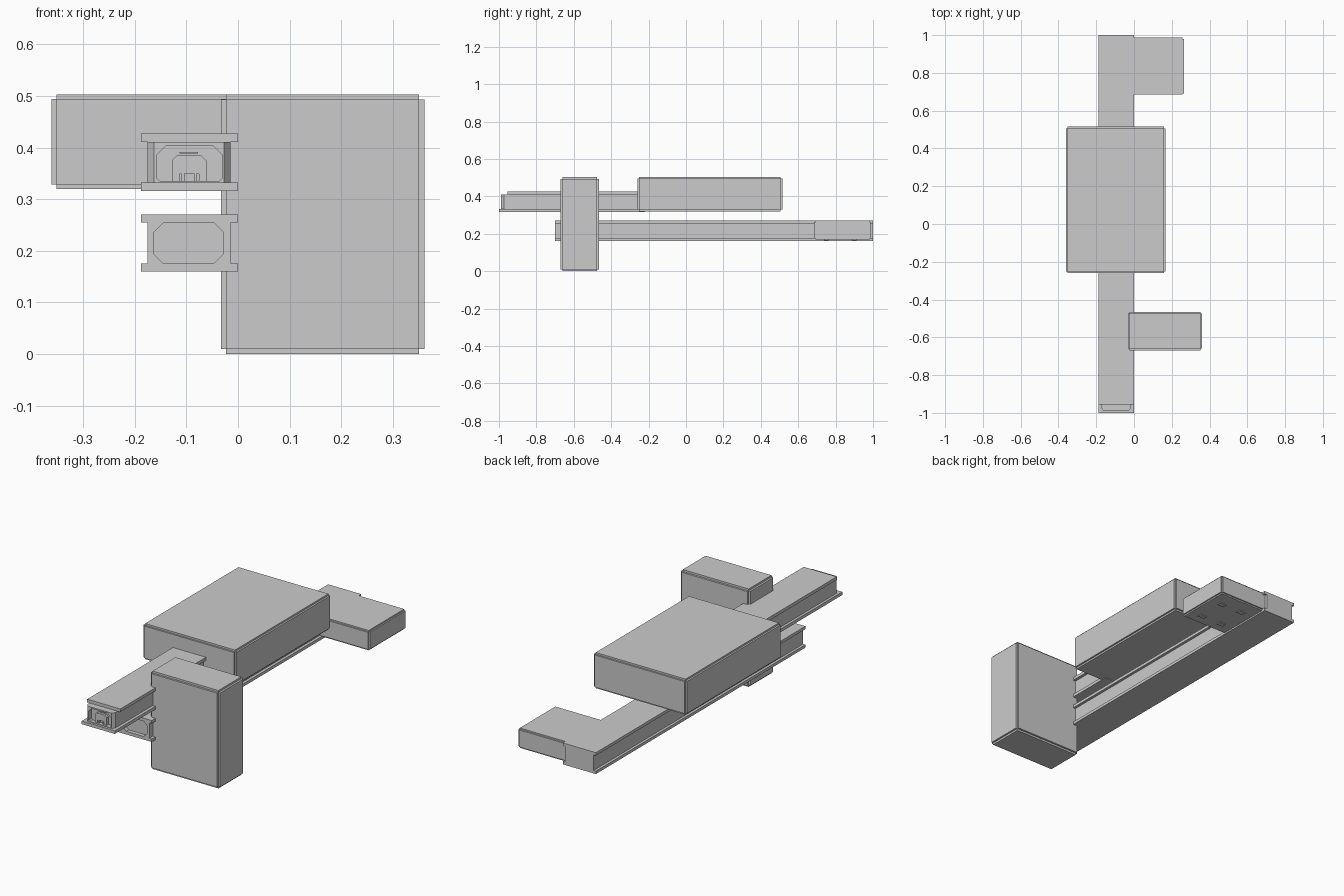
import bpy, bmesh
from mathutils import Matrix, Vector

if "Cube" in bpy.data.objects:
    bpy.data.objects.remove(bpy.data.objects["Cube"])


def add_box(bm, lo, hi):
    lo, hi = Vector(lo), Vector(hi)
    size = hi - lo
    bmesh.ops.create_cube(bm, size=1, matrix=Matrix.Translation((lo + hi) / 2) @ Matrix.Diagonal((*size, 1)))


def finish(name, bm):
    bmesh.ops.recalc_face_normals(bm, faces=bm.faces)
    mesh = bpy.data.meshes.new(name)
    bm.to_mesh(mesh)
    bm.free()
    ob = bpy.data.objects.new(name, mesh)
    bpy.context.collection.objects.link(ob)
    return ob


def box(name, lo, hi):
    bm = bmesh.new()
    add_box(bm, lo, hi)
    return finish(name, bm)


def panel_box(name, lo, hi, step):
    """Box whose six face panels stand proud, leaving a stepped notch on each edge."""
    bm = bmesh.new()
    for axis in range(3):
        inset = Vector([0 if i == axis else step for i in range(3)])
        add_box(bm, Vector(lo) + inset, Vector(hi) - inset)
    return finish(name, bm)


def prism(name, points, start, end, axis="y"):
    """Extrude an xz outline along y, or an xy outline along z."""
    place = (lambda p, d: (p[0], d, p[1])) if axis == "y" else (lambda p, d: (p[0], p[1], d))
    bm = bmesh.new()
    face = bm.faces.new([bm.verts.new(place(p, start)) for p in points])
    ext = bmesh.ops.extrude_face_region(bm, geom=[face])
    verts = [g for g in ext["geom"] if isinstance(g, bmesh.types.BMVert)]
    bmesh.ops.translate(bm, verts=verts, vec=Vector(place((0, 0), end - start)))
    return finish(name, bm)


def chamfered(x0, x1, z0, z1, low, high):
    return [(x0 + low, z0), (x1 - low, z0), (x1, z0 + low), (x1, z1 - high),
            (x1 - high, z1), (x0 + high, z1), (x0, z1 - high), (x0, z0 + low)]


def cut_recess(target, points, start, end):
    cutter = prism(target.name + "_cutter", points, start, end)
    cutter.hide_render = True
    cutter.hide_set(True)
    mod = target.modifiers.new("recess", "BOOLEAN")
    mod.operation, mod.solver, mod.object = "DIFFERENCE", "EXACT", cutter


# Lower rail with an octagonal recess in its front end
box("lower_rail_bottom_flange", (-0.188, -0.70, 0.16), (0, 1, 0.175))
box("lower_rail_top_flange", (-0.188, -0.70, 0.255), (0, 1, 0.27))
lower = box("lower_rail_body", (-0.175, -0.70, 0.175), (-0.014, 1, 0.255))
cut_recess(lower, chamfered(-0.163, -0.028, 0.176, 0.254, 0.018, 0.018), -0.72, -0.68)

# Upper rail: its body projects past the top flange with chamfered corners
box("upper_rail_bottom_flange", (-0.188, -1, 0.316), (0, -0.22, 0.332))
box("upper_rail_top_flange", (-0.188, -0.955, 0.411), (0, -0.22, 0.427))
upper = prism("upper_rail_body",
              [(-0.163, -0.988), (-0.027, -0.988), (-0.015, -0.972), (-0.015, -0.22),
               (-0.175, -0.22), (-0.175, -0.972)], 0.332, 0.411, "z")
cut_recess(upper, chamfered(-0.157, -0.031, 0.335, 0.404, 0.006, 0.018), -1.01, -0.965)

# Plug, pins and slot bar inside the upper recess
plug = prism("upper_rail_plug", chamfered(-0.128, -0.061, 0.333, 0.385, 0.002, 0.01), -0.978, -0.96)
cut_recess(plug, chamfered(-0.113, -0.076, 0.335, 0.35, 0.001, 0.001), -0.99, -0.968)
for i, x in enumerate((-0.107, -0.082)):
    box(f"plug_pin_{i + 1}", (x - 0.003, -0.978, 0.334), (x + 0.003, -0.966, 0.35))
box("slot_bar", (-0.113, -0.97, 0.389), (-0.078, -0.96, 0.392))

# Three stepped-edge boxes carried by the rails
panel_box("main_box", (-0.361, -0.26, 0.32), (0.168, 0.515, 0.503), 0.009)
panel_box("upright_box", (-0.033, -0.67, 0), (0.361, -0.465, 0.503), 0.01)
panel_box("rear_box", (-0.03, 0.685, 0.168), (0.265, 0.987, 0.27), 0.007)

# Small feet under the rear box
for i, x in enumerate((0.07, 0.19)):
    for j, y in enumerate((0.75, 0.9)):
        box(f"rear_box_foot_{i}_{j}", (x - 0.02, y - 0.012, 0.164), (x + 0.02, y + 0.012, 0.17))
